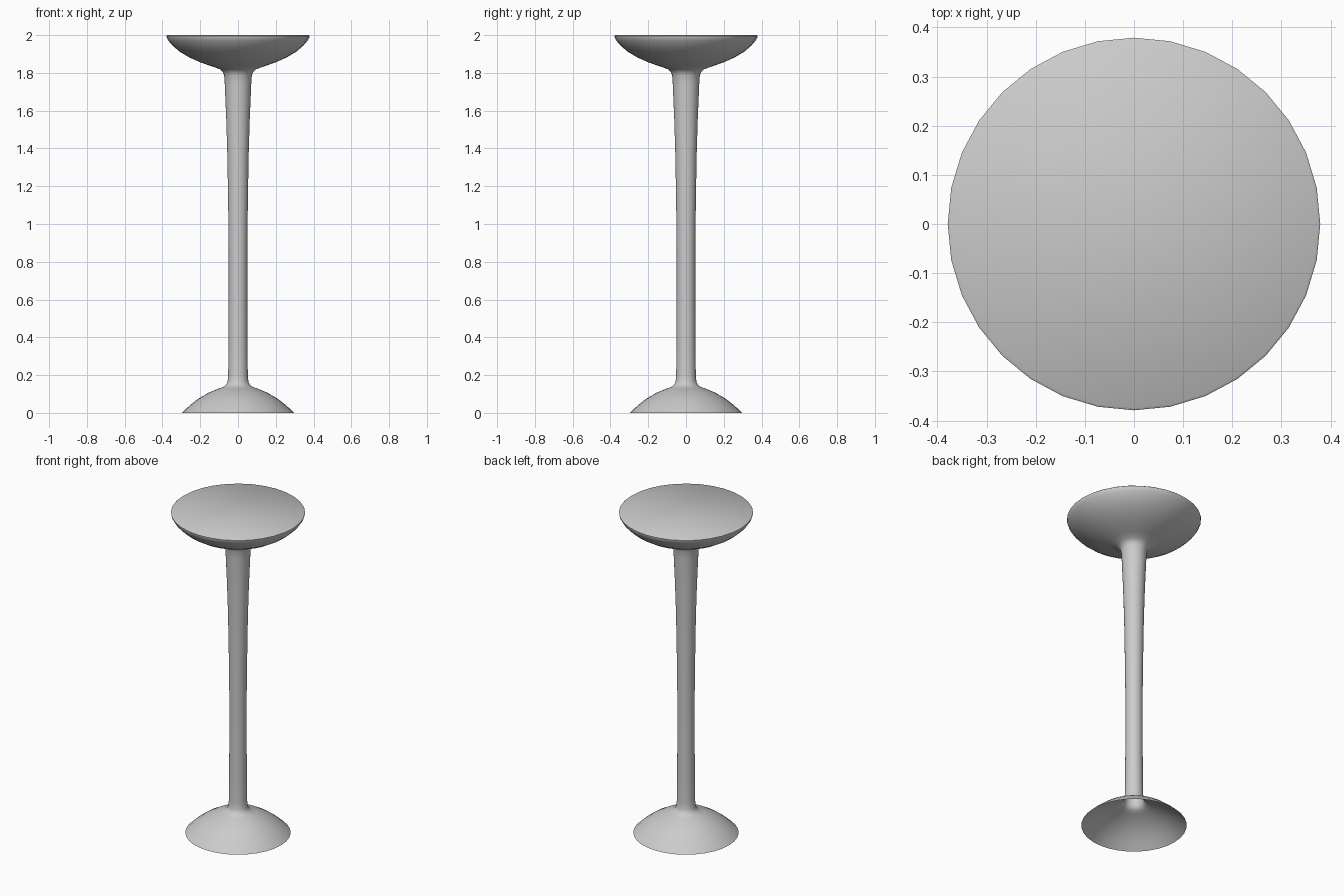
import bpy, bmesh
from math import sin, cos, pi, radians

if "Cube" in bpy.data.objects:
    bpy.data.objects.remove(bpy.data.objects["Cube"])

SIDES = 32

# Half-profiles (radius, height) from the floor upwards
foot = [(0.298, 0), (0.255, 0.040), (0.21, 0.075), (0.155, 0.107), (0.10, 0.130),
        (0.076, 0.138), (0.062, 0.150), (0.055, 0.165)]
stem = [(0.052, 0.20), (0.050, 0.35), (0.049, 0.60), (0.049, 0.85), (0.052, 1.10),
        (0.056, 1.35), (0.062, 1.55), (0.070, 1.74), (0.073, 1.785)]
seat = [(0.080, 1.805), (0.097, 1.820), (0.14, 1.835), (0.20, 1.856), (0.26, 1.883),
        (0.31, 1.913), (0.345, 1.943), (0.368, 1.970), (0.378, 1.988),
        (0.379, 1.996), (0.374, 2.0)]


def lathe(name, profile):
    """Revolve a profile into a thin shell, open below and capped on top."""
    bm = bmesh.new()
    rings = [[bm.verts.new((r * cos(2 * pi * i / SIDES), r * sin(2 * pi * i / SIDES), z))
              for i in range(SIDES)] for r, z in profile]
    for low, high in zip(rings, rings[1:]):
        for i in range(SIDES):
            j = (i + 1) % SIDES
            bm.faces.new((low[i], low[j], high[j], high[i]))
    bm.faces.new(rings[-1])
    mesh = bpy.data.meshes.new(name)
    bm.to_mesh(mesh)
    bm.free()
    obj = bpy.data.objects.new(name, mesh)
    bpy.context.collection.objects.link(obj)
    bpy.context.view_layer.objects.active = obj
    obj.select_set(True)
    bpy.ops.object.shade_smooth_by_angle(angle=radians(50))
    return obj


# Hollow foot, slim stem and dished seat form one continuous turned shell
lathe("pedestal_stool", foot + stem + seat)
